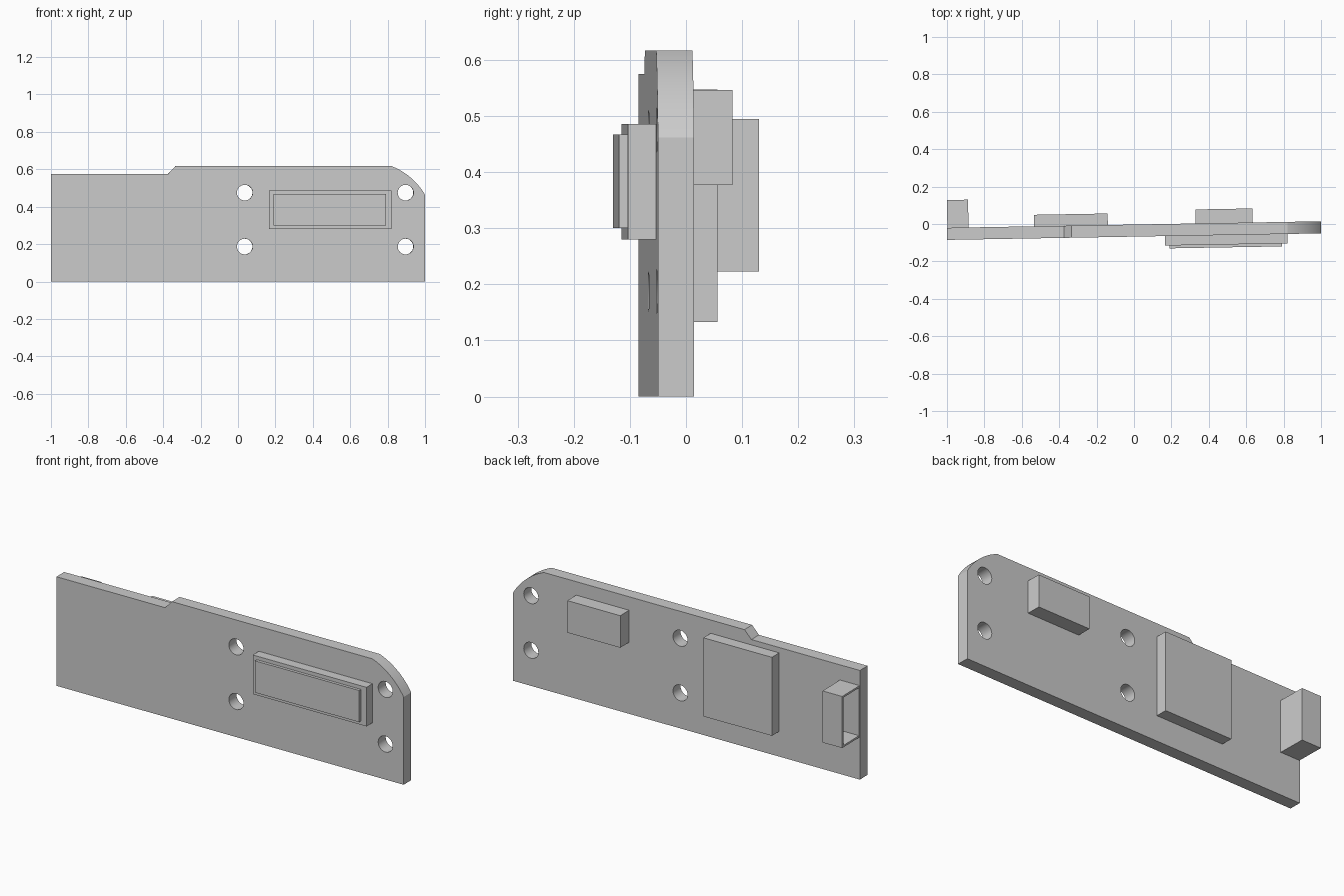
import bpy, bmesh
from math import radians, sin, cos, pi
from mathutils import Vector

cube = bpy.data.objects.get("Cube")
if cube:
    bpy.data.objects.remove(cube, do_unlink=True)

TILT = radians(1)      # the whole board is turned slightly about z
FRONT, BACK = -0.0675, -0.003

grey = bpy.data.materials.new("plain grey")
grey.use_nodes = True
grey.diffuse_color = (0.6, 0.6, 0.6, 1)
grey.node_tree.nodes["Principled BSDF"].inputs["Base Color"].default_value = (0.6, 0.6, 0.6, 1)


def prism(name, outlines, y0, y1):
    """Extrude closed x-z outlines from y0 to y1."""
    bm = bmesh.new()
    for outline in outlines:
        face = bm.faces.new([bm.verts.new((x, y0, z)) for x, z in outline])
        new = bmesh.ops.extrude_face_region(bm, geom=[face])["geom"]
        moved = [v for v in new if isinstance(v, bmesh.types.BMVert)]
        bmesh.ops.translate(bm, verts=moved, vec=(0, y1 - y0, 0))
    bmesh.ops.recalc_face_normals(bm, faces=bm.faces)
    mesh = bpy.data.meshes.new(name)
    bm.to_mesh(mesh)
    bm.free()
    mesh.materials.append(grey)
    obj = bpy.data.objects.new(name, mesh)
    bpy.context.collection.objects.link(obj)
    obj.rotation_euler.z = TILT
    return obj


def box(name, x0, x1, z0, z1, y0, y1):
    return prism(name, [[(x0, z0), (x1, z0), (x1, z1), (x0, z1)]], y0, y1)


def cut(target, cutter):
    """Subtract the cutter, keep the result and drop the cutter."""
    mod = target.modifiers.new("cut", 'BOOLEAN')
    mod.operation, mod.solver, mod.object = 'DIFFERENCE', 'EXACT', cutter
    cutter.hide_render = True
    graph = bpy.context.evaluated_depsgraph_get()
    mesh = bpy.data.meshes.new_from_object(target.evaluated_get(graph))
    target.modifiers.clear()
    target.data = mesh
    bpy.data.objects.remove(cutter, do_unlink=True)


def arc(start, end, radius, steps):
    """Points of a shallow arc bulging outward between start and end."""
    a, b = Vector(start), Vector(end)
    chord = b - a
    normal = Vector((-chord.y, chord.x)).normalized()
    half = chord.length / 2
    centre = (a + b) / 2 - normal * (radius ** 2 - half ** 2) ** 0.5
    sweep = (b - centre).angle_signed(a - centre)
    first = a - centre
    turn = -abs(sweep)
    return [tuple(centre + Vector((first.x * cos(t) - first.y * sin(t),
                                   first.x * sin(t) + first.y * cos(t))))
            for t in (turn * i / steps for i in range(steps + 1))]


# Circuit board with stepped top edge and one rounded corner
outline = [(-1, 0), (-1, 0.575), (-0.375, 0.575), (-0.335, 0.617)]
outline += arc((0.82, 0.617), (1, 0.462), 0.36, 12) + [(1, 0)]
board = prism("board", [outline], FRONT, BACK)

# Four mounting holes
holes = [[(cx + 0.042 * cos(2 * pi * i / 32), cz + 0.042 * sin(2 * pi * i / 32))
          for i in range(32)] for cx in (0.035, 0.895) for cz in (0.187, 0.475)]
cut(board, prism("hole_cutter", holes, FRONT - 0.1, BACK + 0.1))
bpy.ops.object.select_all(action='DESELECT')
board.select_set(True)
bpy.context.view_layer.objects.active = board
bpy.ops.object.shade_smooth_by_angle(angle=radians(15))

# Front connector: base and raised plug
box("connector_base", 0.165, 0.82, 0.28, 0.486, -0.118, FRONT)
box("connector_plug", 0.188, 0.788, 0.30, 0.467, -0.1335, -0.118)

# Chips on the back
box("large_chip", -0.535, -0.14, 0.133, 0.547, BACK, 0.0585)
box("small_chip", 0.33, 0.635, 0.377, 0.546, BACK, 0.072)

# Hollow socket, open at the end of the board
socket = box("socket", -0.998, -0.885, 0.223, 0.495, BACK, 0.1455)
cut(socket, box("socket_cutter", -1.1, -0.895, 0.233, 0.485, BACK + 0.005, 0.1355))
